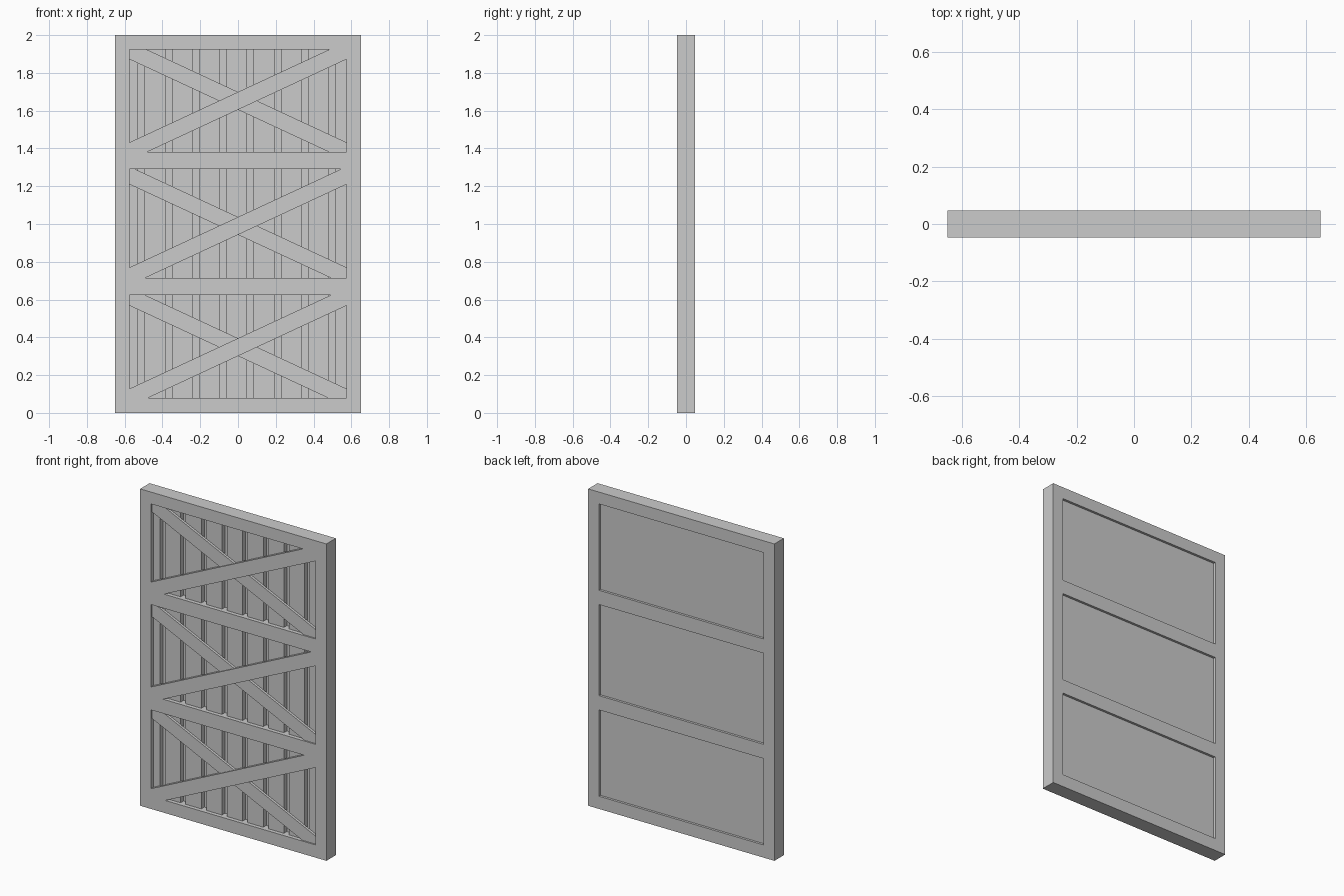
import bpy, bmesh

if "Cube" in bpy.data.objects:
    bpy.data.objects.remove(bpy.data.objects["Cube"])

W, H, D = 0.65, 2.0, 0.047          # half width, height, half depth
IN = 0.575                          # inner edge of the stiles
PANELS = [(0.08, 0.625, 0.348), (0.715, 1.29, 0.99), (1.38, 1.925, 1.652)]  # bottom, top, brace centre
SLOPE, HALF = 0.465, 0.047          # brace slope and half height measured vertically


def finish(bm, name):
    bmesh.ops.recalc_face_normals(bm, faces=bm.faces)
    mesh = bpy.data.meshes.new(name)
    bm.to_mesh(mesh)
    bm.free()
    ob = bpy.data.objects.new(name, mesh)
    bpy.context.collection.objects.link(ob)
    return ob


def extrude_faces(bm, depth):
    r = bmesh.ops.extrude_face_region(bm, geom=bm.faces[:])
    verts = [g for g in r["geom"] if isinstance(g, bmesh.types.BMVert)]
    bmesh.ops.translate(bm, vec=(0, depth, 0), verts=verts)


def prism(name, outline, y0, y1):
    bm = bmesh.new()
    bm.faces.new([bm.verts.new((x, y0, z)) for x, z in outline])
    extrude_faces(bm, y1 - y0)
    return finish(bm, name)


def box(name, x0, x1, y0, y1, z0, z1):
    return prism(name, [(x0, z0), (x1, z0), (x1, z1), (x0, z1)], y0, y1)


# frame: one solid with three openings
xs = [-W, -IN, IN, W]
zs = [0] + [z for p in PANELS for z in p[:2]] + [H]
bm = bmesh.new()
grid = [[bm.verts.new((x, -D, z)) for x in xs] for z in zs]
for j in range(len(zs) - 1):
    for i in range(3):
        if not (i == 1 and j % 2 == 1):
            bm.faces.new((grid[j][i], grid[j][i + 1], grid[j + 1][i + 1], grid[j + 1][i]))
extrude_faces(bm, 2 * D)
finish(bm, "frame")

for n, (z0, z1, zc) in enumerate(PANELS, 1):
    # backing board
    box(f"back_board_{n}", -IN, IN, 0.008, 0.032, z0, z1)
    # vertical planks with open gaps
    for k in range(9):
        left = -0.638 + 0.1442 * k
        box(f"plank_{n}_{k + 1}", max(left, -IN), min(left + 0.109, IN), -0.022, 0.008, z0, z1)
    # crossed braces, trimmed to the opening; the rising one is flush with the frame
    lo, hi = zc - HALF, zc + HALF
    outline = [(-IN, z0), ((z0 - lo) / SLOPE, z0), (IN, lo + SLOPE * IN),
               (IN, z1), ((z1 - hi) / SLOPE, z1), (-IN, hi - SLOPE * IN)]
    prism(f"rising_brace_{n}", outline, -D, -0.022)
    prism(f"falling_brace_{n}", [(-x, z) for x, z in outline], -0.038, -0.022)
